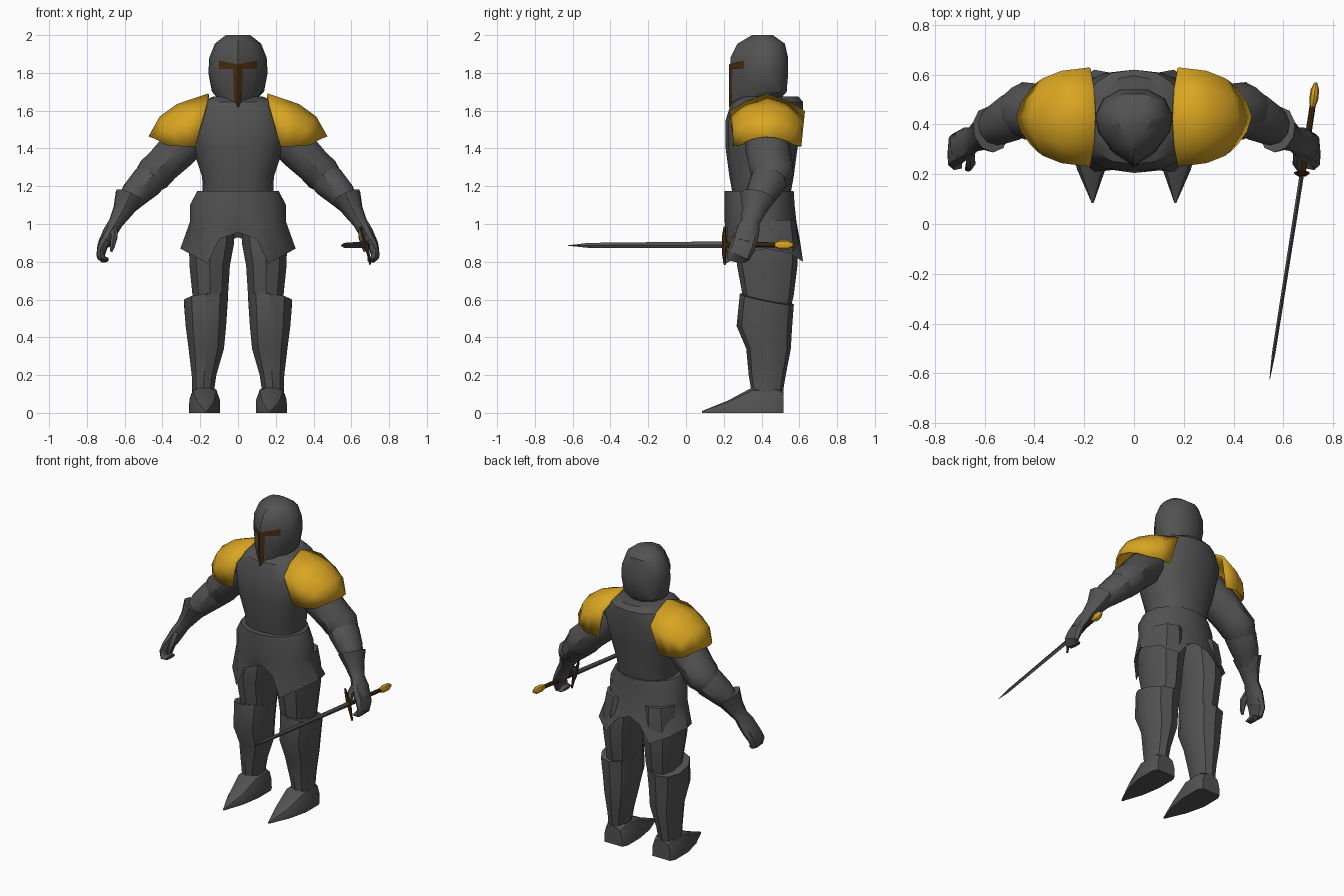
import bpy, bmesh, math
from mathutils import Vector
from mathutils.bvhtree import BVHTree


def material(name, rgb):
    m = bpy.data.materials.new(name)
    m.diffuse_color = (*rgb, 1)
    return m


STEEL = material("dark_steel", (0.085, 0.085, 0.085))
GOLD = material("gold", (0.70, 0.38, 0.016))
BROWN = material("dark_brown", (0.06, 0.025, 0.005))


def skin(name, rows, mat, closed=True, caps=True, mirror=False, angle=38):
    """Surface through rows of points; optional end caps and x mirror."""
    bm = bmesh.new()
    grid = [[bm.verts.new(p) for p in row] for row in rows]
    n = len(rows[0])
    for a, b in zip(grid, grid[1:]):
        for i in range(n if closed else n - 1):
            j = (i + 1) % n
            bm.faces.new((a[i], a[j], b[j], b[i]))
    if closed and caps:
        bm.faces.new(grid[0])
        bm.faces.new(grid[-1])
    bmesh.ops.recalc_face_normals(bm, faces=bm.faces)
    me = bpy.data.meshes.new(name)
    bm.to_mesh(me)
    bm.free()
    me.materials.append(mat)
    ob = bpy.data.objects.new(name, me)
    bpy.context.collection.objects.link(ob)
    bpy.ops.object.select_all(action='DESELECT')
    ob.select_set(True)
    bpy.context.view_layer.objects.active = ob
    bpy.ops.object.shade_smooth_by_angle(angle=math.radians(angle))
    if mirror:
        ob.modifiers.new("mirror", 'MIRROR').use_clip = False
    return ob


def circle(n, power=1.0):
    def f(c):
        return math.copysign(abs(c) ** power, c)
    return [(f(math.cos(2 * math.pi * i / n)), f(math.sin(2 * math.pi * i / n)))
            for i in range(n)]


def loft(name, rings, mat, shape=None, axis=None, ref=(0, 1, 0), warp=None, **kw):
    """rings: (x, y, z, half size along ref, half size across)."""
    shape = shape or circle(10)
    c = [Vector(r[:3]) for r in rings]
    rows = []
    for i, r in enumerate(rings):
        t = Vector(axis) if axis else c[min(i + 1, len(c) - 1)] - c[max(i - 1, 0)]
        t.normalize()
        u = Vector(ref)
        u = (u - t * u.dot(t)).normalized()
        v = t.cross(u)
        row = [c[i] + u * (p * r[3]) + v * (q * r[4]) for p, q in shape]
        rows.append([warp(i, p) for p in row] if warp else row)
    return skin(name, rows, mat, **kw)


UP = (0, 0, 1)

# Helmet with a creased front
half = [(-1, 0), (-.62, .55), (-.12, .92), (.3, 1), (.75, .8), (1, .35)]
helmet_shape = half + [(p, -q) for p, q in reversed(half) if q > 0]


def chin_slant(i, p):
    return p + Vector((0, 0, .22 * (p.y - .24))) if i == 0 else p


helmet = loft("helmet", [
    (0, .37, 1.61, .135, .085), (0, .383, 1.70, .15, .138), (0, .387, 1.80, .154, .157),
    (0, .388, 1.88, .153, .152), (0, .398, 1.955, .125, .122), (0, .405, 2.0, .055, .065)],
    STEEL, helmet_shape, UP, warp=chin_slant)

# Visor slit plates laid on the helmet face
tree = BVHTree.FromPolygons([v.co for v in helmet.data.vertices],
                            [p.vertices for p in helmet.data.polygons])


def on_face(x, z):
    hit = tree.ray_cast(Vector((x, -1, z)), Vector((0, 1, 0)))[0]
    return Vector((x, (hit.y if hit else .25) - .006, z))


xs = [-.1, -.075, -.05, -.025, 0, .025, .05, .075, .1]
skin("visor_slit", [[on_face(x, z + .2 * abs(x) * k) for x in xs]
                    for z, k in ((1.82, 0), (1.845, 1))], BROWN, closed=False)
skin("visor_stem", [[on_face(x * w, z) for x in (-1, 0, 1)] for z, w in
                    ((1.822, .027), (1.78, .025), (1.72, .023), (1.68, .021), (1.62, .016))],
     BROWN, closed=False)

# Neck and breastplate
loft("neck", [(0, .41, 1.58, .11, .11), (0, .41, 1.74, .10, .09)], STEEL, axis=UP)
loft("breastplate", [
    (0, .40, 1.14, .15, .185), (0, .40, 1.25, .17, .19), (0, .40, 1.40, .19, .24),
    (0, .415, 1.55, .205, .265), (0, .43, 1.645, .19, .20), (0, .445, 1.675, .15, .13)],
    STEEL, circle(16, .85), UP)

# Skirt plate with a pointed hem
hem = [(0, .24, .955), (.10, .215, .92), (.16, .21, .79), (.26, .31, .845), (.305, .42, .87),
       (.26, .55, .845), (.16, .62, .80), (.08, .605, .90), (0, .595, .93)]


def oval(z, hx, y0, y1):
    return [Vector((hx * math.sin(i * math.pi / 8),
                    (y0 + y1) / 2 - (y1 - y0) / 2 * math.cos(i * math.pi / 8), z))
            for i in range(16)]


hem_row = [Vector(p) for p in hem] + [Vector((-x, y, z)) for x, y, z in hem[-2:0:-1]]
skin("skirt_plate", [oval(1.175, .215, .205, .57), oval(1.10, .255, .205, .575),
                     oval(1.01, .255, .205, .585), hem_row, oval(.985, .22, .25, .56)], STEEL)

# Legs: thigh, greave, pointed shoe
loft("thigh", [(.13, .43, 1.02, .15, .115), (.14, .43, .90, .165, .125),
               (.15, .43, .78, .16, .112), (.147, .435, .62, .135, .098),
               (.15, .43, .54, .12, .09)], STEEL, circle(10, .9), UP, mirror=True)


def knee_slant(i, p):
    return p + Vector((0, 0, .2 * (.44 - p.y) - .1 * (p.x - .17))) if i == 0 else p


loft("greave", [(.17, .428, .60, .143, .122), (.17, .415, .46, .147, .112),
                (.168, .437, .34, .118, .098), (.18, .43, .20, .098, .068),
                (.186, .43, .09, .08, .058)], STEEL, circle(10, .9), UP,
     warp=knee_slant, mirror=True)
shoe_shape = [(-1, -1), (-1, 1), (0, .97), (.75, .75), (1, .3), (1, -.3), (.75, -.75), (0, -.97)]
loft("shoe", [(.177, .515, .06, .06, .066), (.177, .48, .07, .07, .083),
              (.177, .35, .067, .067, .083), (.172, .22, .032, .032, .057),
              (.166, .085, .005, .005, .004)], STEEL, shoe_shape, (0, 1, 0), UP, mirror=True)

# Arms: upper arm with elbow, forearm, gauntlet, curled fingers, thumb
loft("upper_arm", [(.22, .42, 1.49, .11, .11), (.32, .435, 1.39, .12, .11),
                   (.40, .45, 1.31, .115, .10), (.445, .455, 1.265, .115, .103),
                   (.48, .445, 1.23, .09, .085)], STEEL, mirror=True)
loft("forearm", [(.42, .455, 1.29, .09, .085), (.48, .435, 1.225, .10, .092),
                 (.545, .40, 1.16, .085, .078), (.60, .37, 1.09, .06, .055)],
     STEEL, mirror=True)
loft("gauntlet", [(.575, .38, 1.145, .095, .08), (.61, .36, 1.07, .065, .055),
                  (.645, .34, 1.01, .05, .04), (.675, .325, .96, .065, .04),
                  (.705, .305, .90, .068, .036)], STEEL, mirror=True)
loft("fingers", [(.69, .315, .93, .066, .036), (.718, .30, .88, .068, .028),
                 (.728, .28, .835, .062, .022), (.712, .27, .812, .055, .018),
                 (.688, .268, .812, .045, .01)], STEEL, circle(8, .8), mirror=True)
loft("thumb", [(.66, .30, .98, .025, .022), (.655, .25, .935, .024, .02),
               (.665, .225, .88, .016, .014), (.672, .22, .855, .008, .008)],
     STEEL, circle(6), mirror=True)

# Shoulder plates: half arches reflected front to back, then thickened
arches = [
    [(.225, .26, 1.41), (.175, .235, 1.595), (.16, .32, 1.645), (.155, .43, 1.685)],
    [(.30, .255, 1.412), (.29, .25, 1.54), (.305, .33, 1.605), (.32, .43, 1.63)],
    [(.36, .28, 1.415), (.365, .28, 1.50), (.395, .345, 1.55), (.41, .43, 1.565)],
    [(.385, .295, 1.42), (.41, .32, 1.437), (.45, .375, 1.455), (.468, .43, 1.462)]]
pad = skin("shoulder_plate", [a + [(x, .86 - y, z) for x, y, z in a[-2::-1]] for a in arches],
           GOLD, closed=False, mirror=True, angle=45)
shell = pad.modifiers.new("thickness", 'SOLIDIFY')
shell.thickness = .012
shell.offset = 0

# Sword: blade, guard, grip, pommel
loft("sword_blade", [(.676, .21, .89, .018, .009), (.561, -.52, .887, .013, .007),
                     (.545, -.625, .886, .001, .001)], STEEL, circle(4), ref=UP)
loft("sword_guard", [(.648, .205, .985, .006, .006), (.66, .202, .94, .011, .009),
                     (.676, .205, .89, .015, .015), (.69, .202, .84, .011, .009),
                     (.70, .205, .785, .006, .006)], BROWN, circle(6))
loft("sword_grip", [(.676, .20, .89, .015, .013), (.72, .49, .89, .013, .012)],
     BROWN, circle(8), ref=UP)
loft("sword_pommel", [(.717, .468, .89, .012, .010), (.722, .50, .89, .026, .018),
                      (.727, .54, .89, .025, .017), (.731, .568, .89, .008, .006)],
     GOLD, circle(8), ref=UP)
